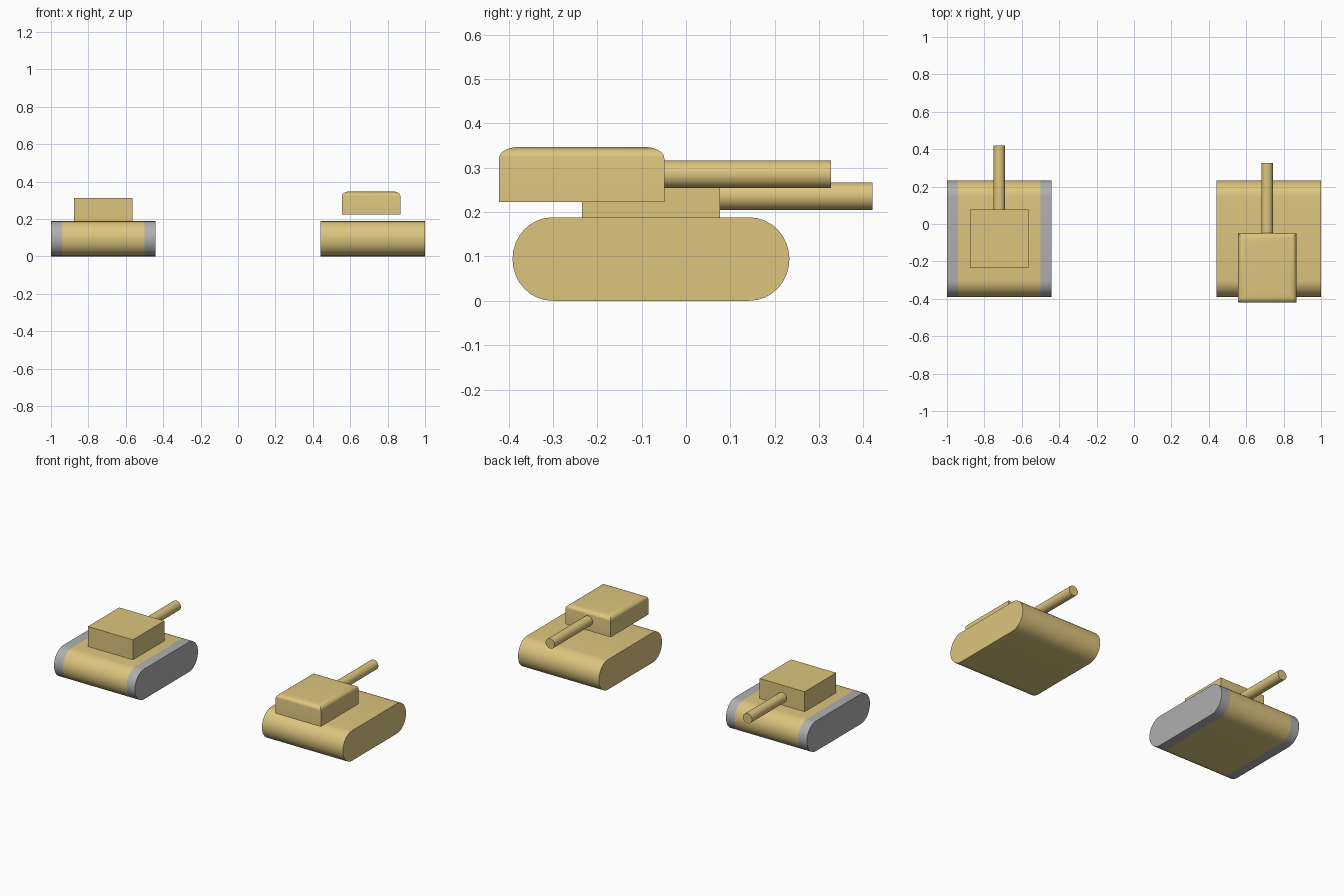
import bpy, bmesh, math
from mathutils import Matrix

if "Cube" in bpy.data.objects:
    bpy.data.objects.remove(bpy.data.objects["Cube"])


def material(name, rgb):
    m = bpy.data.materials.new(name)
    m.diffuse_color = (*rgb, 1)
    m.use_nodes = True
    m.node_tree.nodes["Principled BSDF"].inputs["Base Color"].default_value = m.diffuse_color
    return m


SAND = material("sand", (0.72, 0.56, 0.21))
GREY = material("track_grey", (0.43, 0.43, 0.43))


def finish(name, bm, mats=(SAND,)):
    bmesh.ops.recalc_face_normals(bm, faces=bm.faces)
    me = bpy.data.meshes.new(name)
    bm.to_mesh(me)
    bm.free()
    for m in mats:
        me.materials.append(m)
    ob = bpy.data.objects.new(name, me)
    bpy.context.collection.objects.link(ob)
    bpy.ops.object.select_all(action='DESELECT')
    bpy.context.view_layer.objects.active = ob
    ob.select_set(True)
    bpy.ops.object.shade_smooth_by_angle(angle=math.radians(30))
    return ob


def hull(name, stations, track_ends):
    """Rounded-end side profile swept across x; outer bands can be tracks."""
    y0, y1, h, rx, n = -0.391, 0.233, 0.188, 0.09, 16
    prof = []
    for cy, start in ((y1 - rx, -90), (y0 + rx, 90)):
        for i in range(n + 1):
            a = math.radians(start + 180 * i / n)
            prof.append((cy + rx * math.cos(a), h / 2 + h / 2 * math.sin(a)))
    bm = bmesh.new()
    rings = [[bm.verts.new((x, y, z)) for y, z in prof] for x in stations]
    last = len(rings) - 2
    k = len(prof)
    for s in range(last + 1):
        for i in range(k):
            j = (i + 1) % k
            f = bm.faces.new((rings[s][i], rings[s][j], rings[s + 1][j], rings[s + 1][i]))
            f.material_index = int(track_ends and s in (0, last))
    for ring in (rings[0], rings[-1]):
        bm.faces.new(ring).material_index = int(track_ends)
    return finish(name, bm, (SAND, GREY) if track_ends else (SAND,))


def turret(name, lo, hi, rounded=False):
    bm = bmesh.new()
    bmesh.ops.create_cube(bm, size=1)
    if rounded:
        # soften the roof edges before stretching to the final proportions
        squash = 0.65
        bmesh.ops.scale(bm, vec=(1, 1, squash), verts=bm.verts)
        top = [e for e in bm.edges if all(v.co.z > 0 for v in e.verts)]
        bmesh.ops.bevel(bm, geom=top, offset=0.13, segments=8, profile=0.5, affect='EDGES')
        bmesh.ops.scale(bm, vec=(1, 1, 1 / squash), verts=bm.verts)
    bmesh.ops.scale(bm, vec=[b - a for a, b in zip(lo, hi)], verts=bm.verts)
    bmesh.ops.translate(bm, vec=[(a + b) / 2 for a, b in zip(lo, hi)], verts=bm.verts)
    return finish(name, bm)


def barrel(name, x, z, y0, y1, r=0.031):
    bm = bmesh.new()
    mat = Matrix.Translation((x, (y0 + y1) / 2, z)) @ Matrix.Rotation(math.pi / 2, 4, 'X')
    bmesh.ops.create_cone(bm, cap_ends=True, segments=32, radius1=r, radius2=r,
                          depth=y1 - y0, matrix=mat)
    return finish(name, bm)


# Left vehicle: grey track bands, plain box turret
hull("left_hull_and_tracks", (-1.0, -0.94, -0.50, -0.44), True)
turret("left_turret", (-0.876, -0.234, 0.188), (-0.564, 0.077, 0.313))
barrel("left_barrel", -0.72, 0.236, 0.077, 0.42)

# Right vehicle: one-colour hull, raised rounded turret
hull("right_hull", (0.44, 1.0), False)
turret("right_turret", (0.556, -0.421, 0.223), (0.868, -0.049, 0.347), rounded=True)
barrel("right_barrel", 0.712, 0.285, -0.049, 0.327)
